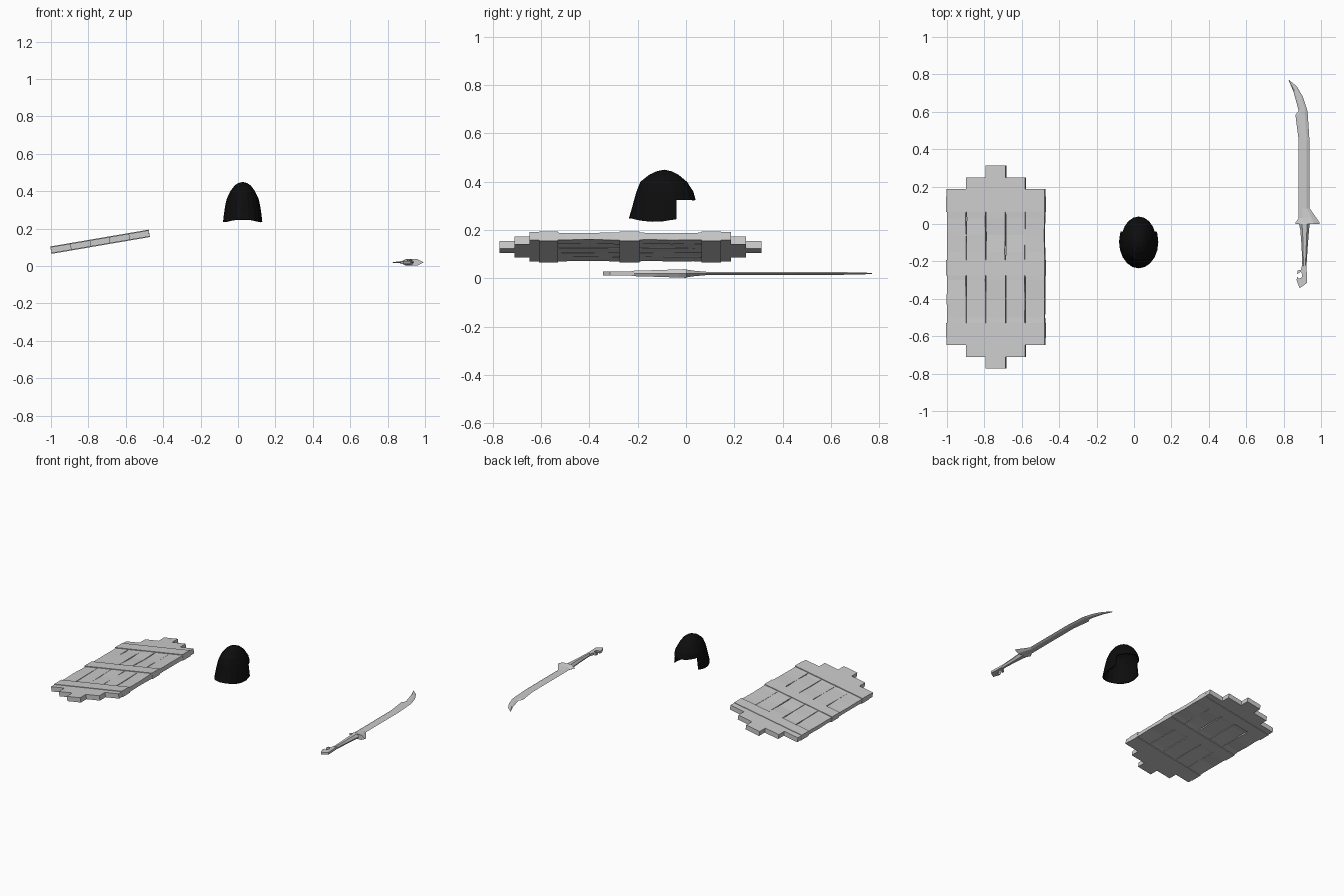
import bpy, bmesh, math, random
from mathutils import Matrix, Vector

if "Cube" in bpy.data.objects:
    bpy.data.objects.remove(bpy.data.objects["Cube"])

random.seed(4)


def material(name, rgb):
    m = bpy.data.materials.new(name)
    m.diffuse_color = (*rgb, 1)
    m.use_nodes = True
    m.node_tree.nodes["Principled BSDF"].inputs["Base Color"].default_value = m.diffuse_color
    return m


GREY = material("light grey", (0.6, 0.6, 0.6))
BLACK = material("black", (0.004, 0.004, 0.004))


def finish(name, bm, mat, matrix=Matrix()):
    bm.transform(matrix)
    bmesh.ops.recalc_face_normals(bm, faces=bm.faces[:])
    me = bpy.data.meshes.new(name)
    bm.to_mesh(me)
    bm.free()
    me.materials.append(mat)
    ob = bpy.data.objects.new(name, me)
    bpy.context.collection.objects.link(ob)
    return ob


def loft(name, rings, mat, matrix=Matrix()):
    """Skin a list of equal-length point rings and cap both ends."""
    bm = bmesh.new()
    vs = [[bm.verts.new(p) for p in ring] for ring in rings]
    n = len(vs[0])
    for a, b in zip(vs, vs[1:]):
        for i in range(n):
            j = (i + 1) % n
            bm.faces.new((a[i], a[j], b[j], b[i]))
    bm.faces.new(vs[0])
    bm.faces.new(vs[-1])
    return finish(name, bm, mat, matrix)


# Shield: five worn planks held by three crossbars, lying tilted
tilt = Matrix.Translation((-0.7375, 0, 0.13)) @ Matrix.Rotation(-math.radians(9.7), 4, 'Y')
WIDTH = 0.1065
BARS = [(-0.61, -0.53), (-0.275, -0.192), (0.065, 0.146)]
for k in range(5):
    reach = (2 - abs(k - 2)) * 0.0625
    y0, y1 = -0.648 - reach, 0.187 + reach
    xc = (k - 2) * WIDTH
    stations = [(y0, 0), (-0.57, 0), (-0.5, 1), (-0.4, 1), (-0.3, 1), (-0.23, 0),
                (-0.15, 1), (-0.06, 1), (0.03, 1), (0.1, 0), (y1, 0)]
    rings = []
    for y, worn in stations:
        l = xc - WIDTH / 2 + worn * random.uniform(0, 0.004)
        r = xc + WIDTH / 2 - worn * random.uniform(0, 0.004)
        t = 0.0165 - worn * random.uniform(0, 0.004)
        b = -0.0165 + worn * random.uniform(0, 0.004)
        rings.append([(l, y, b), (r, y, b), (r, y, t), (l, y, t)])
    loft(f"shield_plank_{k + 1}", rings, GREY, tilt)
for k, (y0, y1) in enumerate(BARS):
    rings = [[(-0.267, y, -0.02), (0.267, y, -0.02), (0.267, y, 0.02), (-0.267, y, 0.02)]
             for y in (y0, y1)]
    loft(f"shield_crossbar_{k + 1}", rings, GREY, tilt)


# Sword: cross-sections given as left x, y, right x, y, half thickness
def section(xl, yl, xr, yr, h, flat=0.25):
    l, r = Vector((xl, yl, 0.02)), Vector((xr, yr, 0.02))
    p, q = l.lerp(r, flat), l.lerp(r, 1 - flat)
    up = Vector((0, 0, h))
    return [l, p - up, q - up, r, q + up, p + up]


loft("sword_blade", [section(*s) for s in [
    (0.880, 0.00, 0.938, 0.00, 0.007), (0.880, 0.45, 0.938, 0.45, 0.007),
    (0.863, 0.583, 0.929, 0.59, 0.006), (0.880, 0.606, 0.926, 0.61, 0.006),
    (0.867, 0.655, 0.903, 0.68, 0.005), (0.853, 0.706, 0.871, 0.735, 0.004),
    (0.826, 0.770, 0.828, 0.771, 0.002)]], GREY)
loft("sword_guard", [section(*s) for s in [
    (0.863, 0.00, 0.992, 0.00, 0.017), (0.863, 0.008, 0.992, 0.008, 0.015),
    (0.880, 0.03, 0.970, 0.04, 0.011), (0.882, 0.08, 0.938, 0.085, 0.007)]], GREY)
loft("sword_handle", [section(*s) for s in [
    (0.882, 0.00, 0.940, 0.00, 0.018), (0.889, -0.03, 0.936, -0.03, 0.017),
    (0.896, -0.12, 0.929, -0.12, 0.014), (0.900, -0.225, 0.922, -0.225, 0.011)]], GREY)

# Hooked pommel plate
outline = [(0.900, -0.215), (0.922, -0.215), (0.926, -0.315), (0.885, -0.343),
           (0.869, -0.300), (0.872, -0.283), (0.882, -0.292), (0.896, -0.288),
           (0.900, -0.268), (0.891, -0.256), (0.882, -0.262), (0.872, -0.268),
           (0.875, -0.248), (0.892, -0.245)]
loft("sword_pommel", [[(x, y, z) for x, y in outline] for z in (0.012, 0.028)], GREY)

# Helmet: dome of elliptical rings as z, half width, back y, front y
DOME = [(0.235, 0.105, -0.237, 0.046), (0.28, 0.100, -0.227, 0.044),
        (0.325, 0.093, -0.215, 0.040), (0.36, 0.085, -0.205, 0.030),
        (0.40, 0.066, -0.189, 0.004), (0.43, 0.044, -0.151, -0.032),
        (0.444, 0.024, -0.120, -0.062)]
N = 20
bm = bmesh.new()
rows = []
for i, (z, w, yb, yf) in enumerate(DOME):
    row = []
    for k in range(N):
        a = 2 * math.pi * k / N
        y = (yb + yf) / 2 + (yf - yb) / 2 * math.sin(a)
        # the lower rim arches up at the back and at the cheeks
        lift = 0.014 * min(1, ((y + 0.13) / 0.1) ** 2) if i == 0 else 0
        row.append(bm.verts.new((0.025 + w * math.cos(a), y, z + lift)))
    rows.append(row)
apex = bm.verts.new((0.025, -0.09, 0.45))
for a, b in zip(rows, rows[1:]):
    for k in range(N):
        j = (k + 1) % N
        bm.faces.new((a[k], a[j], b[j], b[k]))
for k in range(N):
    bm.faces.new((rows[-1][k], rows[-1][(k + 1) % N], apex))
# Face opening
low = [f for f in bm.faces if f.calc_center_median().z < 0.325]
geom = low + list({e for f in low for e in f.edges}) + list({v for f in low for v in f.verts})
bmesh.ops.bisect_plane(bm, geom=geom, plane_co=(0, -0.04, 0), plane_no=(0, 1, 0))
front = [f for f in bm.faces
         if f.calc_center_median().z < 0.325 and f.calc_center_median().y > -0.04]
bmesh.ops.delete(bm, geom=front, context='FACES')
helmet = finish("helmet", bm, BLACK)
shell = helmet.modifiers.new("thickness", 'SOLIDIFY')
shell.thickness = 0.006
shell.offset = -1
